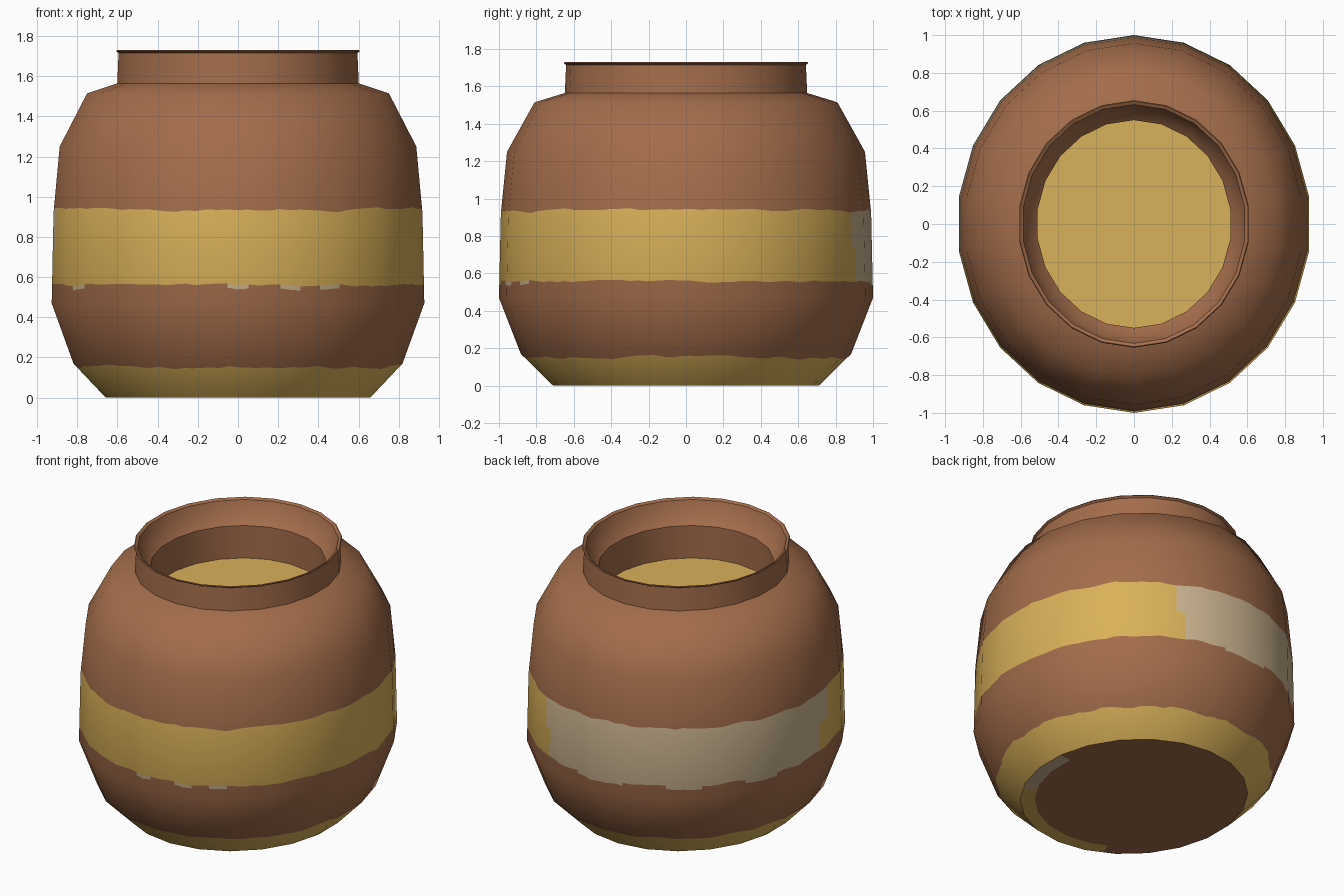
import bpy, bmesh, math, random
from mathutils import Vector

if "Cube" in bpy.data.objects:
    bpy.data.objects.remove(bpy.data.objects["Cube"])

random.seed(4)
N, SUB = 22, 5            # polygon sides, flat colour columns per side
RX = 0.937                # pot is slightly narrower in x
COLS = N * SUB


def material(name, rgb):
    m = bpy.data.materials.new(name)
    m.diffuse_color = (*rgb, 1)
    m.use_nodes = True
    m.node_tree.nodes["Principled BSDF"].inputs["Base Color"].default_value = m.diffuse_color
    return m


MATS = [material("brown clay", (0.37, 0.152, 0.07)),
        material("yellow glaze", (0.70, 0.44, 0.10)),
        material("cream glaze", (0.62, 0.47, 0.29))]


def corner(k):
    a = math.pi / 2 + 2 * math.pi * k / N
    return Vector((RX * math.cos(a), math.sin(a)))


def column(c):
    """Point on the 22-sided outline of radius 1."""
    k, t = divmod(c % COLS, SUB)
    return corner(k).lerp(corner(k + 1), t / SUB)


def azimuth(c):
    return (90 + 360 * c / COLS) % 360


def make_object(name, verts, faces, colours):
    me = bpy.data.meshes.new(name)
    me.from_pydata(verts, [], faces)
    for m in MATS:
        me.materials.append(m)
    for p, i in zip(me.polygons, colours):
        p.material_index = i
        p.use_smooth = True
    ob = bpy.data.objects.new(name, me)
    bpy.context.collection.objects.link(ob)
    return ob


# outer profile (radius, height)
PROFILE = [(0.71, 0), (0.883, 0.17), (1.0, 0.47), (0.99, 0.92),
           (0.957, 1.25), (0.81, 1.515), (0.648, 1.565)]


def profile_normals():
    seg = [Vector((b[1] - a[1], a[0] - b[0])).normalized()
           for a, b in zip(PROFILE, PROFILE[1:])]
    out = [seg[0]] + [(a + b).normalized() for a, b in zip(seg, seg[1:])] + [seg[-1]]
    return out


PN = profile_normals()


def sample(z):
    """Radius and smooth profile normal at a height."""
    for i in range(len(PROFILE) - 1):
        (r0, z0), (r1, z1) = PROFILE[i], PROFILE[i + 1]
        if z <= z1 + 1e-6:
            t = (z - z0) / (z1 - z0)
            return r0 + (r1 - r0) * t, PN[i].lerp(PN[i + 1], t).normalized()
    return PROFILE[-1][0], PN[-1]


# brushed edges of the bands: height per column
def brushed(base, amount):
    vals, v = [], 0
    for c in range(COLS):
        v = 0.7 * v + random.uniform(-amount, amount)
        vals.append(base + v)
    return vals


low_top = [min(0.166, z) for z in brushed(0.153, 0.007)]
band_bottom = brushed(0.558, 0.006)
band_top = [max(0.924, z) for z in brushed(0.936, 0.007)]
flat = lambda z: [z] * COLS
rows = [flat(0), low_top, flat(0.17), flat(0.47),
        [z - 0.02 for z in band_bottom], band_bottom,
        flat(0.74), flat(0.92), band_top,
        flat(1.25), flat(1.515), flat(1.565)]


def body_colour(row, c):
    az = azimuth(c + 0.5)
    if row == 0:
        return 1
    if row == 4:          # small drips under the band
        if any(abs(az - d) < 2.5 for d in (211, 270, 287, 300)):
            return 2
        return 2 if 75 < az < 175 and c % 9 in (0, 1, 2, 3) else 0
    if row in (5, 6, 7):
        lo, hi = (67, 184) if row == 5 else (65, 192)
        if row == 5 and 127 < az < 135:
            return 2
        return 2 if lo < az < hi else 1
    return 0


# pot body
verts, normals, faces, colours = [], [], [], []
for heights in rows:
    for c, z in enumerate(heights):
        r, n = sample(z)
        p = column(c) * r
        verts.append((p.x, p.y, z))
        a = math.radians(azimuth(c))
        normals.append(Vector((n.x * math.cos(a), n.x * math.sin(a), n.y)).normalized())
for i in range(len(rows) - 1):
    for c in range(COLS):
        d = (c + 1) % COLS
        faces.append((i * COLS + c, i * COLS + d, (i + 1) * COLS + d, (i + 1) * COLS + c))
        colours.append(body_colour(i, c))
body = make_object("pot_body", verts, faces, colours)
body.data.normals_split_custom_set_from_vertices(normals)


def lathe(name, prof, colour):
    """22-sided revolved strip with smooth shading."""
    v = [(corner(k).x * r, corner(k).y * r, z) for r, z in prof for k in range(N)]
    f = [(i * N + k, i * N + (k + 1) % N, (i + 1) * N + (k + 1) % N, (i + 1) * N + k)
         for i in range(len(prof) - 1) for k in range(N)]
    ob = make_object(name, v, f, [colour] * len(f))
    bpy.ops.object.select_all(action='DESELECT')
    ob.select_set(True)
    bpy.context.view_layer.objects.active = ob
    bpy.ops.object.shade_smooth_by_angle(angle=math.radians(40))
    return ob


# neck, rim and inner wall
lathe("neck_and_rim", [(0.648, 1.565), (0.641, 1.715), (0.655, 1.725), (0.65, 1.73),
                       (0.632, 1.72), (0.60, 1.63), (0.55, 1.585), (0.55, 1.36)], 0)

# contents surface inside the mouth
v = [(corner(k).x * 0.55, corner(k).y * 0.55, 1.37) for k in range(N)]
make_object("contents", v, [tuple(range(N))], [1])

# base, with glaze run under one side of its rim
v, f, cols = [], [], []
for r in (0.71, 0.62):
    v += [(*(column(c) * r), 0) for c in range(COLS)]
for c in range(COLS):
    d = (c + 1) % COLS
    f.append((c, COLS + c, COLS + d, d))
    az = (azimuth(c + 0.5) + 180) % 360 - 180
    cols.append(2 if -30 < az < 8 else 1 if -115 < az <= -30 else 0)
f.append(tuple(reversed(range(COLS, 2 * COLS))))
cols.append(0)
make_object("base", v, f, cols)
